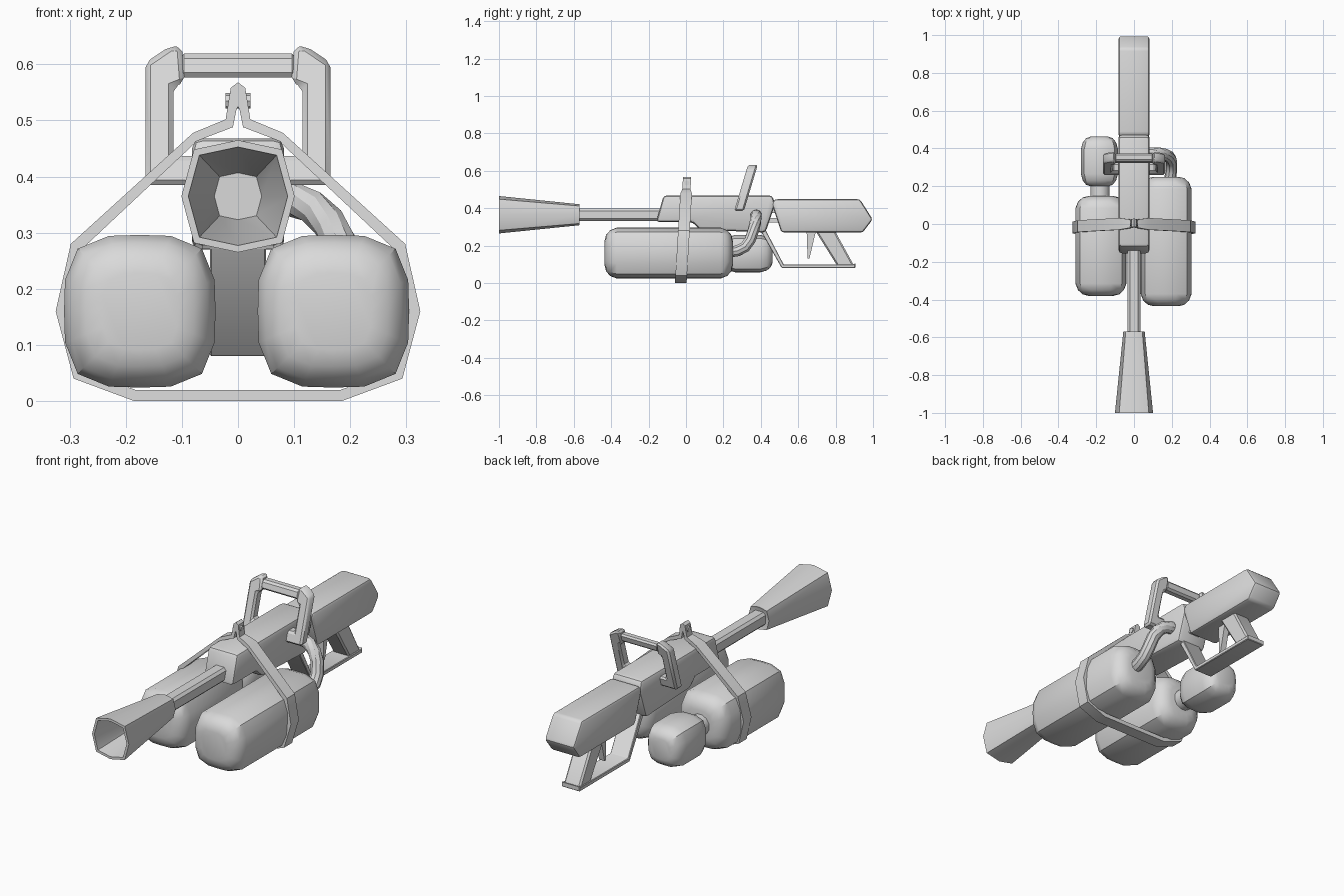
import bpy, bmesh, math
from mathutils import Vector

if "Cube" in bpy.data.objects:
    bpy.data.objects.remove(bpy.data.objects["Cube"])

grey = bpy.data.materials.new("plain_grey")
grey.diffuse_color = (0.7, 0.7, 0.7, 1)
grey.use_nodes = True
grey.node_tree.nodes["Principled BSDF"].inputs["Base Color"].default_value = grey.diffuse_color


def finish(name, bm, bevel=0.0, segments=1):
    bmesh.ops.recalc_face_normals(bm, faces=bm.faces[:])
    if bevel:
        edges = [e for e in bm.edges if e.calc_face_angle(0) > 0.35]
        bmesh.ops.bevel(bm, geom=edges, offset=bevel, segments=segments,
                        profile=0.5, affect='EDGES', clamp_overlap=True)
    me = bpy.data.meshes.new(name)
    bm.to_mesh(me)
    bm.free()
    me.materials.append(grey)
    ob = bpy.data.objects.new(name, me)
    bpy.context.collection.objects.link(ob)
    return ob


def loft(name, rings, closed=False, bevel=0.0):
    """Skin a list of equal-sized rings; cap the ends unless closed."""
    bm = bmesh.new()
    vs = [[bm.verts.new(p) for p in r] for r in rings]
    n = len(rings[0])
    for i in range(len(vs) if closed else len(vs) - 1):
        a, b = vs[i], vs[(i + 1) % len(vs)]
        for j in range(n):
            k = (j + 1) % n
            bm.faces.new((a[j], a[k], b[k], b[j]))
    if not closed:
        bm.faces.new(vs[0])
        bm.faces.new(vs[-1])
    return finish(name, bm, bevel)


def prism(name, pts, place, bevel=0.0, segments=1):
    """Extrude a 2D profile; place(a, b, side) gives the 3D point."""
    bm = bmesh.new()
    v = [[bm.verts.new(place(a, b, s)) for a, b in pts] for s in (-1, 1)]
    n = len(pts)
    for j in range(n):
        k = (j + 1) % n
        bm.faces.new((v[0][j], v[0][k], v[1][k], v[1][j]))
    bm.faces.new(v[0])
    bm.faces.new(v[1])
    return finish(name, bm, bevel, segments)


def side(name, pts, w, bevel=0.0, segments=1):
    """Profile in (y, z), half width w along x."""
    return prism(name, pts, lambda y, z, s: (s * w, y, z), bevel, segments)


def box(name, x, y, z, bevel=0.0):
    return prism(name, [(y[0], z[0]), (y[1], z[0]), (y[1], z[1]), (y[0], z[1])],
                 lambda b, c, s: (x[0] if s < 0 else x[1], b, c), bevel)


def tube(name, pts, r, n=10):
    pts = [Vector(p) for p in pts]
    rings = []
    for i, p in enumerate(pts):
        t = (pts[min(i + 1, len(pts) - 1)] - pts[max(i - 1, 0)]).normalized()
        u = t.cross(Vector((1, 1, -1))).normalized()
        w = t.cross(u)
        rings.append([p + r * (u * math.cos(a) + w * math.sin(a))
                      for a in (math.tau * k / n for k in range(n))])
    return loft(name, rings)


def tank(name, cx, cz, rx, rz, y0, y1, n=16):
    """Rounded square bottle with domed ends."""
    def ring(y, s):
        out = []
        for k in range(n):
            a = math.tau * k / n
            c, d = math.cos(a), math.sin(a)
            m = s / (abs(c) ** 3.5 + abs(d) ** 3.5) ** (1 / 3.5)
            out.append((cx + rx * c * m, y, cz + rz * d * m))
        return out
    dome = [(0, .5), (.008, .72), (.03, .9), (.065, 1)]
    rings = [ring(y0 + d, s) for d, s in dome]
    rings += [ring(y1 - d, s) for d, s in reversed(dome)]
    return loft(name, rings)


# Flared hollow nozzle and barrel
def nozzle_ring(y, s):
    shape = [(0, 1.02), (.8, .85), (1.03, 0), (.8, -.85),
             (0, -1.02), (-.8, -.85), (-1.03, 0), (-.8, .85)]
    return [(a * s, y, .365 + b * s) for a, b in shape]


loft("nozzle", [nozzle_ring(y, s) for y, s in
                ((-.575, .042), (-.57, .055), (-1, .098), (-1, .086), (-.64, .041))])
box("barrel", (-.034, .034), (-.62, -.12), (.332, .398), .012)

# Main body and stock
side("body", [(-.16, .325), (-.12, .468), (.462, .468), (.476, .42), (.425, .27),
              (.075, .285), (.035, .325)], .082, .018, 2)
side("stock", [(.458, .425), (.475, .448), (.93, .448), (.998, .34),
               (.945, .27), (.51, .27)], .082, .018, 2)
for z in (.335, .385):
    box("stock_link", (-.03, .03), (.42, .53), (z - .012, z + .012))

# Grip, trigger and guard
side("grip", [(.685, .29), (.79, .29), (.9, .09), (.81, .09)], .045, .008)
side("trigger", [(.645, .28), (.695, .28), (.66, .13), (.65, .13)], .015)
side("trigger_guard", [(.395, .285), (.425, .285), (.522, .1), (.895, .1), (.905, .106),
                       (.905, .08), (.512, .08)], .05, .003)

# Tanks and their connector
tank("right_tank", .17, .16, .135, .136, -.435, .25)
tank("left_tank", -.175, .16, .135, .136, -.38, .148)
tank("small_tank", -.183, .157, .098, .1, .2, .462)
tube("tank_connector", [(-.18, .12, .16), (-.18, .23, .16)], .052, 12)

# Hose from right tank to body
tube("hose", [(.19, .23, .165), (.196, .275, .172), (.198, .315, .192), (.195, .342, .228),
              (.183, .36, .28), (.16, .37, .32), (.13, .375, .347), (.095, .375, .36),
              (.05, .375, .365)], .031)


# Leaning carry handle
def lean(sx, half):
    return lambda x, z, s: (sx * x, .288 + .3 * (z - .4) + s * half, z)


for sx in (-1, 1):
    prism("handle_post", [(.05, .385), (.165, .385), (.165, .603), (.122, .632), (.1, .632),
                          (.095, .568), (.115, .56), (.115, .437), (.05, .437)],
          lean(sx, .026), .009)
prism("handle_bar", [(-.105, .577), (.105, .577), (.105, .619), (-.105, .619)],
      lean(1, .021), .009)

# Strap around tanks and body, with clamp bolt
half = [((.013, .558), (.003, .518)), ((.022, .502), (.009, .488)), ((.08, .478), (.072, .464)),
        ((.298, .28), (.281, .268)), ((.325, .16), (.306, .16)),
        ((.293, .04), (.279, .055)), ((.185, 0), (.183, .02))]
path = [((0, .568), (0, .525))] + half
path += [((-o[0], o[1]), (-i[0], i[1])) for o, i in reversed(half)]
rings = []
for o, i in path:
    w = .022 if o[1] > .49 else .031
    rings.append([(p[0], -.028 + .06 * p[1] + s * w, p[1])
                  for p, s in ((o, -1), (o, 1), (i, 1), (i, -1))])
loft("strap", rings, closed=True)
tube("clamp_bolt", [(-.022, .004, .535), (.022, .004, .535)], .014, 8)

# Smooth rounded surfaces, keep edges sharp
for ob in bpy.context.collection.objects:
    ob.select_set(True)
    bpy.context.view_layer.objects.active = ob
bpy.ops.object.shade_smooth_by_angle(angle=math.radians(32))
